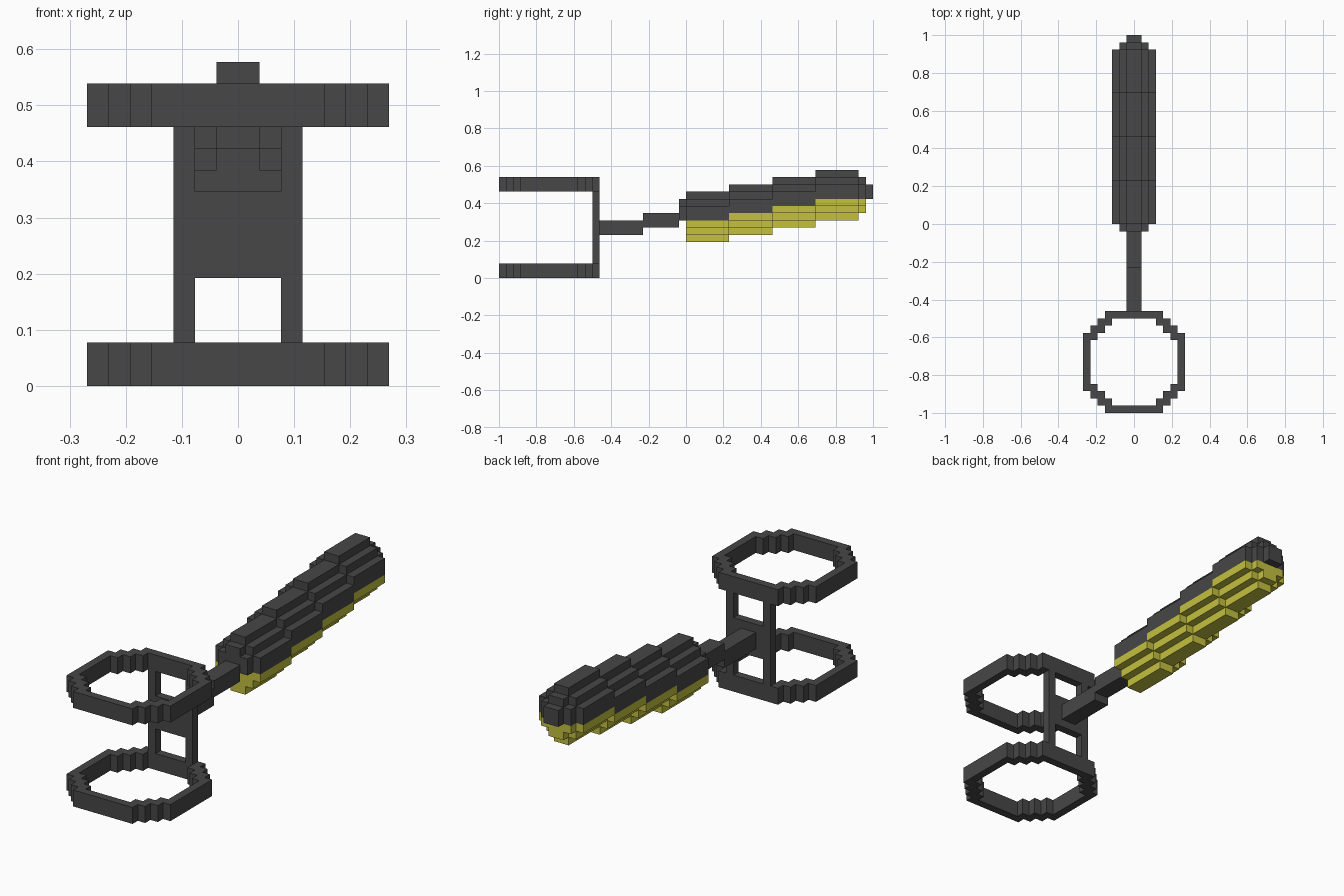
import bpy, bmesh

if "Cube" in bpy.data.objects:
    bpy.data.objects.remove(bpy.data.objects["Cube"], do_unlink=True)

U = 1 / 26  # one block


def material(name, rgb):
    m = bpy.data.materials.new(name)
    m.use_nodes = True
    m.diffuse_color = (*rgb, 1)
    bsdf = m.node_tree.nodes["Principled BSDF"]
    bsdf.inputs["Base Color"].default_value = (*rgb, 1)
    bsdf.inputs["Roughness"].default_value = 0.8
    return m


DARK = material("dark grey", (0.063, 0.063, 0.063))
YELLOW = material("mustard yellow", (0.55, 0.53, 0.05))


def finish(name, bm, mat):
    bmesh.ops.recalc_face_normals(bm, faces=bm.faces)
    bmesh.ops.scale(bm, vec=(U, U, U), verts=bm.verts)
    me = bpy.data.meshes.new(name)
    bm.to_mesh(me)
    bm.free()
    me.materials.append(mat)
    ob = bpy.data.objects.new(name, me)
    bpy.context.collection.objects.link(ob)
    return ob


def extrude(bm, faces, vec):
    ext = bmesh.ops.extrude_face_region(bm, geom=faces)
    verts = [v for v in ext["geom"] if isinstance(v, bmesh.types.BMVert)]
    bmesh.ops.translate(bm, vec=vec, verts=verts)


def slab(name, half, y0, y1, z, mat):
    """Mirror a half outline (x, z) across x = 0 and extrude it along y."""
    bm = bmesh.new()
    outline = half + [(-x, h) for x, h in reversed(half)]
    face = bm.faces.new([bm.verts.new((x, y0, z + h)) for x, h in outline])
    # caps are kept on both ends
    base = face.copy()
    extrude(bm, [face], (0, y1 - y0, 0))
    bmesh.ops.remove_doubles(bm, verts=bm.verts, dist=1e-4)
    return finish(name, bm, mat)


def ring(name, z):
    """Stepped finger loop, made of four equal quarters."""
    outer = [(4, 7), (4, 6), (5, 6), (5, 5), (6, 5), (6, 4), (7, 4)]
    inner = [(3, 6), (3, 5), (4, 5), (4, 4), (5, 4), (5, 3), (6, 3)]
    loops = ([], [])
    bm = bmesh.new()
    for _ in range(4):
        for pts, loop in zip((outer, inner), loops):
            loop += [bm.verts.new((x, y - 19, z)) for x, y in pts]
        outer = [(y, -x) for x, y in outer]
        inner = [(y, -x) for x, y in inner]
    o, i = loops
    n = len(o)
    faces = [bm.faces.new((o[k], o[(k + 1) % n], i[(k + 1) % n], i[k]))
             for k in range(n)]
    for f in faces:
        f.copy()
    extrude(bm, faces, (0, 0, 2))
    bmesh.ops.remove_doubles(bm, verts=bm.verts, dist=1e-4)
    return finish(name, bm, DARK)


# Finger loops and the H-shaped frame joining them
ring("lower_loop", 0)
ring("upper_loop", 12)
slab("loop_frame", [(2, 5), (2, 2), (3, 2), (3, 12), (2, 12), (2, 9)],
     -13, -12, 0, DARK)

# Stepped rod
bar = [(1, 0), (1, 2)]
slab("rod_rear", bar, -12, -6, 6, DARK)
slab("rod_front", bar, -6, -1, 7, DARK)

# Rising body: dark upper half, yellow lower half
upper = [(3, 0), (3, 2), (2, 2), (2, 3), (1, 3), (1, 4)]
lower = [(3, 0), (3, -1), (2, -1), (2, -2), (1, -2), (1, -3)]
for k in range(4):
    slab(f"body_upper_{k + 1}", upper, 6 * k, 6 * k + 6, 8 + k, DARK)
    slab(f"body_lower_{k + 1}", lower, 6 * k, 6 * k + 6, 8 + k, YELLOW)

# End caps and tip
cap_upper = [(2, 0), (2, 2), (1, 2), (1, 3)]
cap_lower = [(2, 0), (2, -1), (1, -1), (1, -2)]
slab("body_collar", cap_upper, -1, 0, 8, DARK)
slab("end_cap_upper", cap_upper, 24, 25, 11, DARK)
slab("end_cap_lower", cap_lower, 24, 25, 11, YELLOW)
slab("end_tip", bar, 25, 26, 11, DARK)
